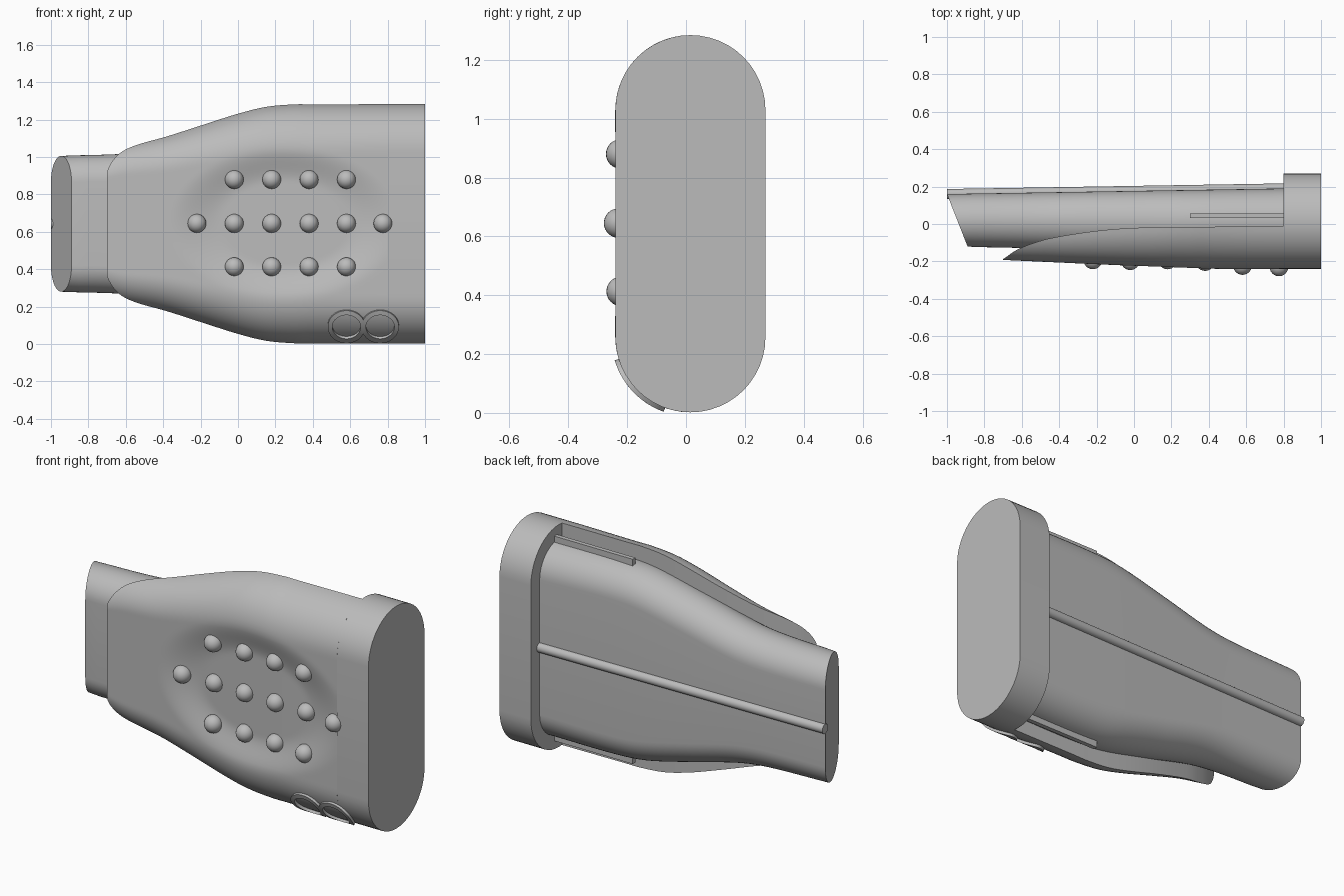
import bpy, bmesh, math

if "Cube" in bpy.data.objects:
    bpy.data.objects.remove(bpy.data.objects["Cube"])

MID = 0.643      # mid height of the whole model
CAP_R = 0.255    # radius of the rounded cap edges

grey = bpy.data.materials.new("plain_grey")
grey.use_nodes = True
grey.diffuse_color = (0.5, 0.5, 0.5, 1)
grey.node_tree.nodes["Principled BSDF"].inputs["Base Color"].default_value = (0.5, 0.5, 0.5, 1)


def curve(points, x):
    """Smooth interpolation through (x, value) points, held flat outside."""
    if x <= points[0][0]:
        return points[0][1]
    if x >= points[-1][0]:
        return points[-1][1]
    n = len(points)

    def slope(i):
        a, b = points[max(i - 1, 0)], points[min(i + 1, n - 1)]
        return (b[1] - a[1]) / (b[0] - a[0])
    i = max(k for k in range(n - 1) if points[k][0] <= x)
    (xa, a), (xb, b) = points[i], points[i + 1]
    w = xb - xa
    t = (x - xa) / w
    return ((2*t**3 - 3*t*t + 1) * a + (t**3 - 2*t*t + t) * w * slope(i)
            + (3*t*t - 2*t**3) * b + (t**3 - t*t) * w * slope(i + 1))


def finish(name, bm):
    bmesh.ops.recalc_face_normals(bm, faces=bm.faces)
    mesh = bpy.data.meshes.new(name)
    bm.to_mesh(mesh)
    bm.free()
    obj = bpy.data.objects.new(name, mesh)
    bpy.context.collection.objects.link(obj)
    mesh.materials.append(grey)
    bpy.ops.object.select_all(action='DESELECT')
    obj.select_set(True)
    bpy.context.view_layer.objects.active = obj
    bpy.ops.object.shade_smooth_by_angle(angle=math.radians(30))
    return obj


def loft(name, rings, closed=False):
    """Skin closed rings of points; cap the ends unless the loft is a loop."""
    bm = bmesh.new()
    loops = [[bm.verts.new(p) for p in ring] for ring in rings]
    n = len(loops[0])
    pairs = list(zip(loops, loops[1:]))
    if closed:
        pairs.append((loops[-1], loops[0]))
    else:
        bm.faces.new(loops[0])
        bm.faces.new(loops[-1])
    for a, b in pairs:
        for i in range(n):
            j = (i + 1) % n
            bm.faces.new((a[i], a[j], b[j], b[i]))
    return finish(name, bm)


def stadium(front, back, half, steps=24):
    """Upright rounded slot outline as (y, z) pairs."""
    r, yc = (back - front) / 2, (back + front) / 2
    pts = []
    for side in (1, -1):
        for i in range(steps + 1):
            t = math.pi * i / steps
            pts.append((yc + side * r * math.cos(t),
                        MID + side * (half - r + r * math.sin(t))))
    return pts


def stations(a, b, n):
    return [a + (b - a) * i / n for i in range(n + 1)]


# End cap
loft("end_cap", [[(x, y, z) for y, z in stadium(-0.24, 0.27, 0.641)] for x in (0.8, 1)])

# Inner body with a slanted open end
BODY_HALF = [(-1, 0.363), (-0.6, 0.375), (-0.4, 0.4), (-0.1, 0.475),
             (0.2, 0.545), (0.4, 0.56), (0.8, 0.56)]


def back_y(x):
    return 0.16 + (x + 1) / 1.8 * 0.03


body = []
for k, x in enumerate([-1] + stations(-0.85, 0.8, 44)):
    outline = stadium(-0.12 - (x + 1) * 0.02, back_y(x), curve(BODY_HALF, x))
    body.append([(x + (0.393 * (0.16 - y) if k == 0 else 0), y, z) for y, z in outline])
loft("inner_body", body)

# Front shell: rounded cover trimmed by a curve, with a shallow dished grip
SHELL_HALF = [(-0.7, 0.395), (-0.6, 0.425), (-0.4, 0.467), (-0.2, 0.527),
              (0, 0.59), (0.15, 0.627), (0.3, 0.641), (0.4, 0.641), (0.8, 0.641)]
TRIM = [(-0.7, -0.188), (-0.62, -0.135), (-0.5, -0.09), (-0.4, -0.067),
        (-0.2, -0.037), (0, -0.021), (0.3, -0.016), (0.8, -0.012)]
FRONT = [(-0.7, -0.192), (-0.2, -0.215), (0.2, -0.232), (0.45, -0.24), (0.8, -0.24)]
RADIUS = [(-0.7, 0.15), (0.3, CAP_R), (0.8, CAP_R)]


def dish(x, z):
    d = math.hypot((x - 0.25) / 0.62, (z - MID) / 0.41)
    t = min(max((1 - d) / 0.45, 0), 1)
    return 0.04 * t * t * (3 - 2 * t)


def shell_ring(x):
    front, r, half = curve(FRONT, x), curve(RADIUS, x), curve(SHELL_HALF, x)
    yc, flat = front + r, half - r
    start = math.asin(min(1, max(0, (yc - curve(TRIM, x)) / r)))
    arc = [(yc - r * math.sin(t), flat + r * math.cos(t))
           for t in stations(start, math.pi / 2, 14)]
    straight = [(front, h) for h in stations(flat, -flat, 44)[1:-1]]
    outline = arc + straight + [(y, -h) for y, h in reversed(arc)]
    return [(x, y + dish(x, MID + h), MID + h) for y, h in outline]


loft("front_shell", [shell_ring(x) for x in stations(-0.7, -0.5, 24)
                     + stations(-0.5, 0.8, 70)[1:]])

# Grip studs seated in the dish
for row, (z, xs) in enumerate([(0.88, (-0.02, 0.18, 0.38, 0.58)),
                               (0.645, (-0.22, -0.02, 0.18, 0.38, 0.58, 0.775)),
                               (0.413, (-0.02, 0.18, 0.38, 0.58))]):
    for col, x in enumerate(xs):
        bm = bmesh.new()
        bmesh.ops.create_uvsphere(bm, u_segments=24, v_segments=16, radius=0.05)
        bmesh.ops.translate(bm, verts=bm.verts, vec=(x, curve(FRONT, x) + dish(x, z), z))
        finish(f"grip_stud_{row}_{col}", bm)

# Raised oval rims wrapped on the lower curve of the shell
for name, cx in (("left_oval_rim", 0.76), ("right_oval_rim", 0.58)):
    rim = []
    for a in stations(0, 2 * math.pi, 48)[:-1]:
        section = []
        for rx, rz, lift in ((0.1, 0.083, -0.005), (0.1, 0.083, 0.014),
                             (0.076, 0.06, 0.014), (0.076, 0.06, -0.005)):
            centre = MID - 0.641 + CAP_R
            drop = (centre - (0.1 + rz * math.sin(a))) / CAP_R
            reach = CAP_R + lift
            section.append((cx + rx * math.cos(a),
                            0.015 - reach * math.sqrt(1 - drop * drop),
                            centre - reach * drop))
        rim.append(section)
    loft(name, rim, closed=True)

# Back rod along the body
loft("back_rod", [[(x, back_y(x) + 0.027 * math.cos(t), MID + 0.027 * math.sin(t))
                   for t in stations(0, 2 * math.pi, 24)[:-1]] for x in (-1, 0.8)])

# Short guide rails above and below the body
for name, side in (("upper_rail", 1), ("lower_rail", -1)):
    loft(name, [[(x, y, MID + side * h) for y, h in
                 ((0.032, 0.53), (0.032, 0.59), (0.057, 0.59), (0.057, 0.53))]
                for x in (0.3, 0.8)])
